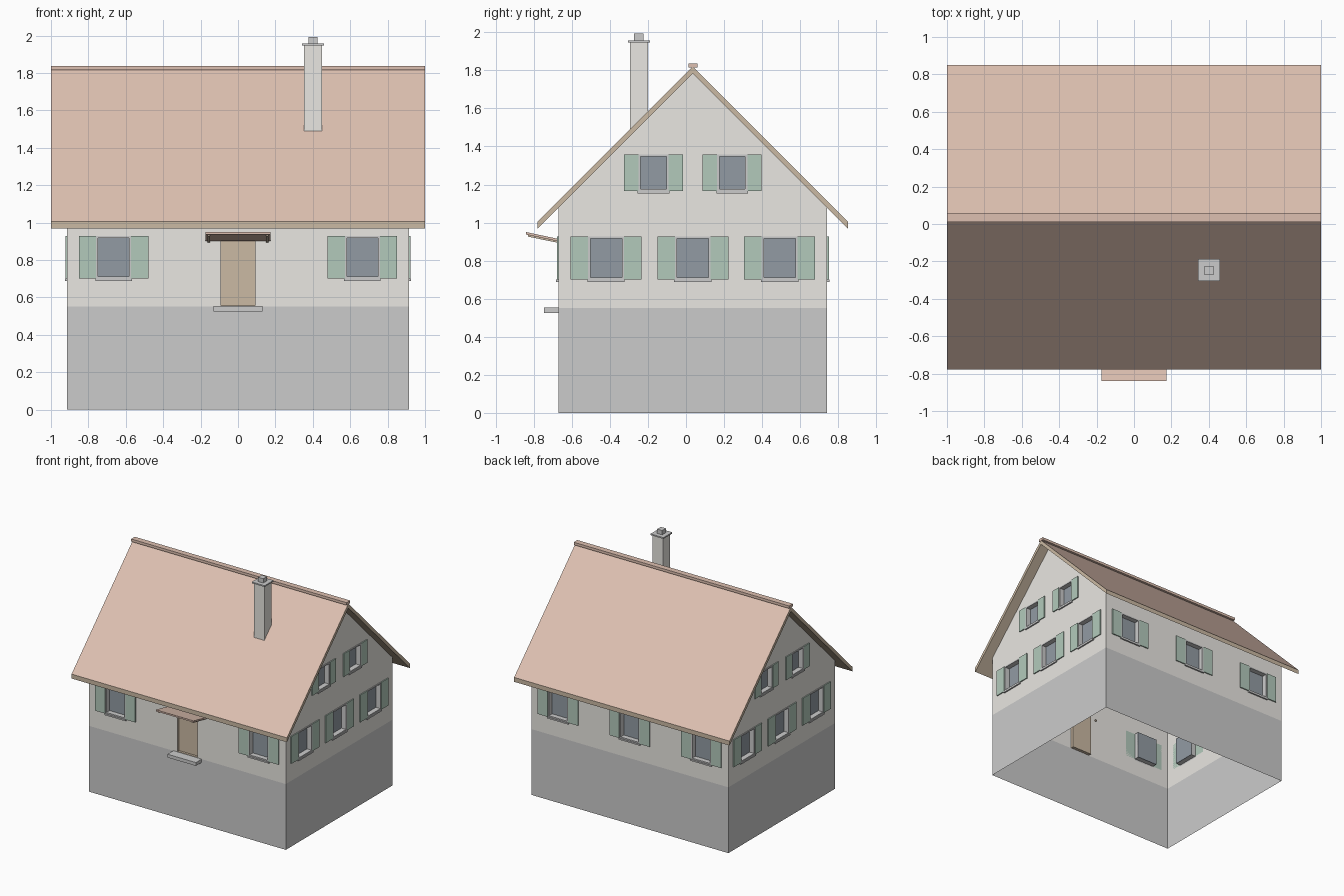
import bpy, math
from mathutils import Matrix

if "Cube" in bpy.data.objects:
    bpy.data.objects.remove(bpy.data.objects["Cube"])

CY = 0.036            # y of the house axis
HX, HY = 0.913, 0.706  # half sizes of the walls
BASE, RIDGE, TH = 0.552, 1.82, 0.037


def mat(name, *rgb):
    m = bpy.data.materials.new(name)
    m.diffuse_color = (*rgb, 1)
    m.use_nodes = True
    m.node_tree.nodes["Principled BSDF"].inputs["Base Color"].default_value = m.diffuse_color
    return m


CREAM = mat("plaster", 0.82, 0.80, 0.76)
STONE = mat("stone", 0.69, 0.69, 0.67)
TILE = mat("tile", 0.73, 0.53, 0.44)
WOOD = mat("wood", 0.60, 0.49, 0.37)
GREEN = mat("shutter_green", 0.45, 0.59, 0.50)
GLASS = mat("glass", 0.29, 0.33, 0.37)
TRIM = mat("trim", 0.70, 0.69, 0.68)


def side(k):
    """Frame of a wall: x along it, y up, z outward (0 front, 1 right, 2 back, 3 left)."""
    d = HX if k % 2 else HY
    return (Matrix.Translation((0, CY, 0)) @ Matrix.Rotation(k * math.pi / 2, 4, 'Z')
            @ Matrix.Translation((0, -d, 0)) @ Matrix.Rotation(math.pi / 2, 4, 'X'))


def rect(x0, x1, z0, z1):
    return [(x0, z0), (x1, z0), (x1, z1), (x0, z1)]


def plate(name, loops, material, frame, w0=0.0, w1=0.0):
    """Filled outline with holes, extruded from w0 to w1 along the frame's z."""
    cu = bpy.data.curves.new(name, 'CURVE')
    cu.dimensions, cu.fill_mode, cu.extrude = '2D', 'BOTH', abs(w1 - w0) / 2
    for loop in loops:
        sp = cu.splines.new('POLY')
        sp.points.add(len(loop) - 1)
        for p, (x, y) in zip(sp.points, loop):
            p.co = (x, y, 0, 1)
        sp.use_cyclic_u = True
    tmp = bpy.data.objects.new(name + "_outline", cu)
    bpy.context.collection.objects.link(tmp)
    dg = bpy.context.evaluated_depsgraph_get()
    me = bpy.data.meshes.new_from_object(tmp.evaluated_get(dg))
    bpy.data.objects.remove(tmp)
    me.materials.clear()
    me.materials.append(material)
    for f in me.polygons:
        f.use_smooth = False
    ob = bpy.data.objects.new(name, me)
    ob.matrix_world = frame @ Matrix.Translation((0, 0, (w0 + w1) / 2))
    bpy.context.collection.objects.link(ob)
    return ob


def box(name, x, y, z, material):
    bpy.ops.mesh.primitive_cube_add(size=1, location=[sum(a) / 2 for a in (x, y, z)])
    ob = bpy.context.object
    ob.name = name
    ob.scale = [a[1] - a[0] for a in (x, y, z)]
    ob.data.materials.append(material)
    return ob


def window(name, fr, u, z0, z1, half, shutter):
    """Recessed window with frame, sill and shutters; returns its wall opening."""
    hole = rect(u - half, u + half, z0, z1)
    t = 0.011
    plate(name + "_frame", [hole, rect(u - half + t, u + half - t, z0 + t, z1 - t)],
          TRIM, fr, -0.04, 0.006)
    plate(name + "_glass", [hole], GLASS, fr, -0.042, -0.036)
    plate(name + "_sill", [rect(u - half - 0.004, u + half + 0.004, z0 - 0.012, z0)],
          TRIM, fr, 0, 0.012)
    for s in (-1, 1):
        a, b = sorted((u + s * half, u + s * (half + shutter)))
        plate(name + "_shutter", [rect(a, b, z0, z1)], GREEN, fr, 0, 0.009)
    return hole


# Walls with their openings
EAVE = RIDGE - TH - HY
for k, label in enumerate(("front", "right", "back", "left")):
    fr = side(k)
    h = HX if k % 2 == 1 else HY
    span = HY if k % 2 else HX
    outline = rect(-span, span, BASE, EAVE)
    centres = (-0.456, 0, 0.456) if k % 2 else (-0.665, 0, 0.665)
    holes = [window(label + "_window", fr, u, 0.70, 0.928, 0.094, 0.092)
             for u in centres if not (k == 0 and u == 0)]
    if k % 2:
        outline.insert(3, (0, RIDGE - TH))
        holes += [window(label + "_attic_window", fr, u, 1.165, 1.358, 0.079, 0.076)
                  for u in (-0.207, 0.207)]
    if k == 0:
        opening = rect(-0.093, 0.093, BASE + 0.003, 0.913)
        holes.append(opening)
        plate("door_frame", [opening, rect(-0.091, 0.091, BASE + 0.005, 0.911)],
              WOOD, fr, -0.02, 0)
        plate("door", [opening], WOOD, fr, -0.026, -0.02)
    plate(label + "_wall", [outline] + holes, CREAM, fr)
    plate(label + "_base", [rect(-span, span, 0, BASE)], STONE, fr)

# Roof: wooden chevron with tiled upper faces
E = 0.815
axis = Matrix.Translation((-HX, 0, 0)) @ side(1)
roof = plate("roof", [[(-E, RIDGE - E), (-E, RIDGE - E - TH), (0, RIDGE - TH),
                       (E, RIDGE - E - TH), (E, RIDGE - E), (0, RIDGE)]], WOOD, axis, -1, 1)
roof.data.materials.append(TILE)
for f in roof.data.polygons:
    if abs(f.normal.y) > 0.5 and f.center.y + abs(f.center.x) > RIDGE - 0.01:
        f.material_index = 1
box("ridge_cap", (-1, 1), (CY - 0.024, CY + 0.024), (1.815, 1.837), TILE)

# Chimney
box("chimney", (0.353, 0.45), (-0.294, -0.2), (1.47, 1.946), CREAM)
box("chimney_cap", (0.342, 0.461), (-0.306, -0.188), (1.946, 1.957), STONE)
box("chimney_pot", (0.378, 0.425), (-0.272, -0.224), (1.957, 1.993), STONE)

# Door step and tilted canopy
box("door_step", (-0.132, 0.132), (-0.747, -0.67), (0.525, 0.553), STONE)
canopy = plate("door_canopy", [[(-0.876, 0.937), (-0.706, 0.901),
                                (-0.706, 0.914), (-0.876, 0.95)]], TILE, axis, -0.175, 0.175)
for s in (-1, 1):
    plate("canopy_bracket", [[(-0.866, 0.926), (-0.69, 0.89), (-0.69, 0.9), (-0.866, 0.936)]],
          WOOD, axis, s * 0.157 - 0.006, s * 0.157 + 0.006)
